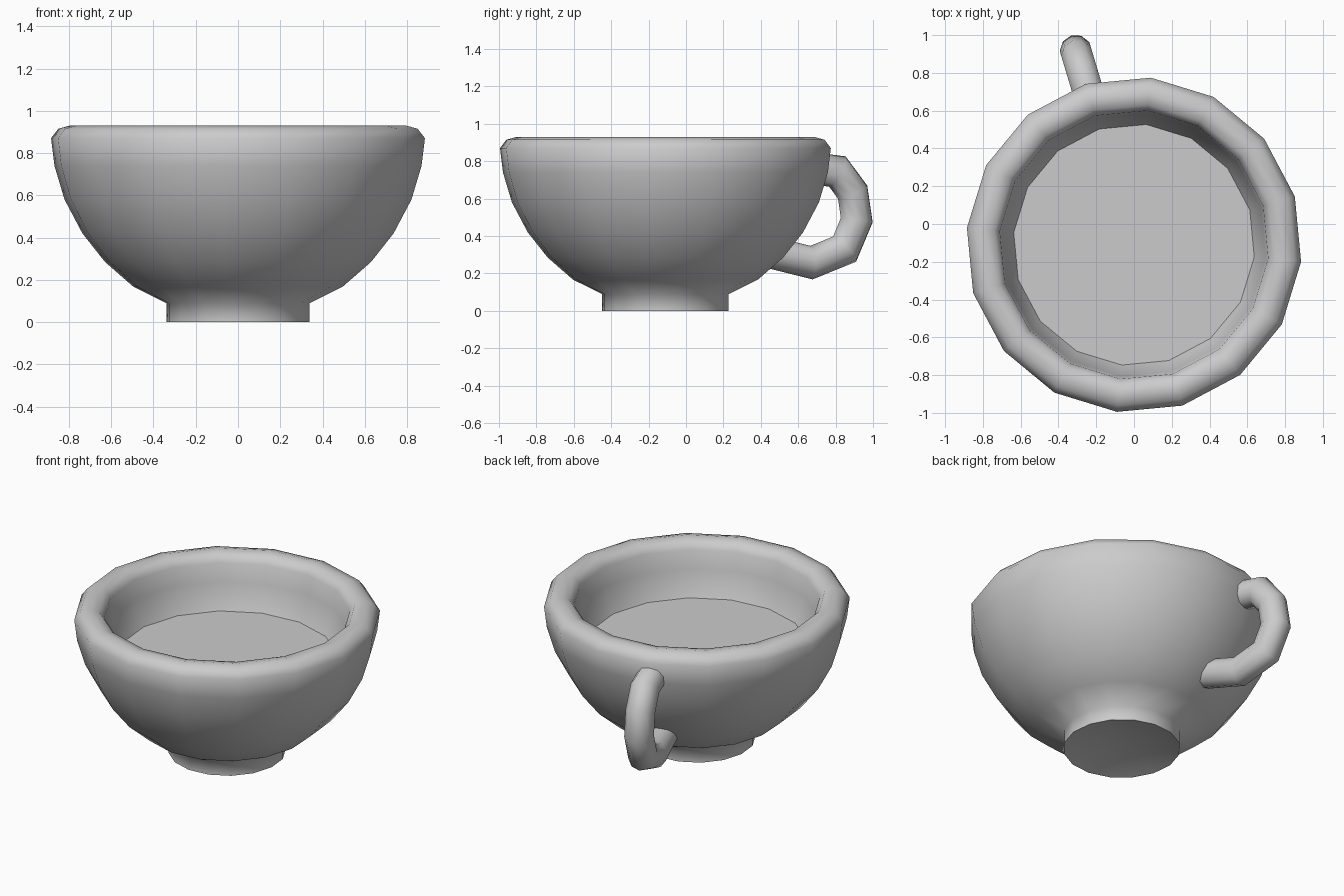
import bpy, bmesh
from math import cos, sin, radians, pi
from mathutils import Vector

if "Cube" in bpy.data.objects:
    bpy.data.objects.remove(bpy.data.objects["Cube"])

SIDES = 16
PHASE = radians(-5.8)
CENTRE = Vector((0, -0.11, 0))


def finish(name, bm, angle=80):
    bmesh.ops.recalc_face_normals(bm, faces=bm.faces)
    mesh = bpy.data.meshes.new(name)
    bm.to_mesh(mesh)
    bm.free()
    ob = bpy.data.objects.new(name, mesh)
    bpy.context.collection.objects.link(ob)
    bpy.ops.object.select_all(action='DESELECT')
    ob.select_set(True)
    bpy.context.view_layer.objects.active = ob
    bpy.ops.object.shade_smooth_by_angle(angle=radians(angle))
    return ob


def bridge(bm, rings):
    for a, b in zip(rings, rings[1:]):
        n = len(a)
        for i in range(n):
            j = (i + 1) % n
            bm.faces.new((a[i], a[j], b[j], b[i]))


def ring_points(r, z):
    angles = [PHASE + 2 * pi * i / SIDES for i in range(SIDES)]
    return [CENTRE + Vector((r * cos(a), r * sin(a), z)) for a in angles]


def fan(bm, ring, z):
    tip = bm.verts.new(CENTRE + Vector((0, 0, z)))
    for i in range(len(ring)):
        bm.faces.new((ring[i], ring[(i + 1) % len(ring)], tip))


# Cup: hollow foot, outer bowl, rounded rim, inner bowl
profile = [(0.34, 0), (0.34, 0.09), (0.497, 0.167), (0.633, 0.285),
           (0.74, 0.42), (0.825, 0.58), (0.873, 0.74), (0.889, 0.87),
           (0.855, 0.915), (0.80, 0.93), (0.745, 0.918), (0.714, 0.875),
           (0.70, 0.76), (0.655, 0.63), (0.59, 0.50), (0.50, 0.39),
           (0.39, 0.30), (0.26, 0.25)]
bm = bmesh.new()
rings = [[bm.verts.new(p) for p in ring_points(r, z)] for r, z in profile]
bridge(bm, rings)
fan(bm, rings[0], 0.09)
fan(bm, rings[-1], 0.23)
finish("cup_bowl", bm)

# Flat drink surface inside the bowl
bm = bmesh.new()
bm.faces.new([bm.verts.new(p) for p in ring_points(0.645, 0.60)])
drink = finish("drink_surface", bm)
if drink.data.polygons[0].normal.z < 0:
    drink.data.flip_normals()

# Handle: round tube swept along a path of (distance from axis, height)
path = [(0.80, 0.765), (0.96, 0.745), (1.045, 0.635), (1.068, 0.485),
        (1.0, 0.33), (0.815, 0.258), (0.59, 0.312)]
TUBE = 0.086
TUBE_SIDES = 10
yaw = PHASE + radians(112.5)
out = Vector((cos(yaw), sin(yaw), 0))
side = Vector((-sin(yaw), cos(yaw), 0))
pts = [Vector(p) for p in path]
bm = bmesh.new()
rings = []
for i, p in enumerate(pts):
    before = (p - pts[i - 1]).normalized() if i else None
    after = (pts[i + 1] - p).normalized() if i < len(pts) - 1 else None
    before, after = before or after, after or before
    tangent = (before + after).normalized()
    width = TUBE / tangent.dot(before)
    normal = Vector((-tangent.y, tangent.x)) * width
    ring = []
    for k in range(TUBE_SIDES):
        a = 2 * pi * k / TUBE_SIDES
        q = p + normal * cos(a)
        ring.append(bm.verts.new(CENTRE + out * q.x + Vector((0, 0, q.y))
                                 + side * TUBE * sin(a)))
    rings.append(ring)
bridge(bm, rings)
bm.faces.new(rings[0])
bm.faces.new(rings[-1])
finish("handle", bm)
